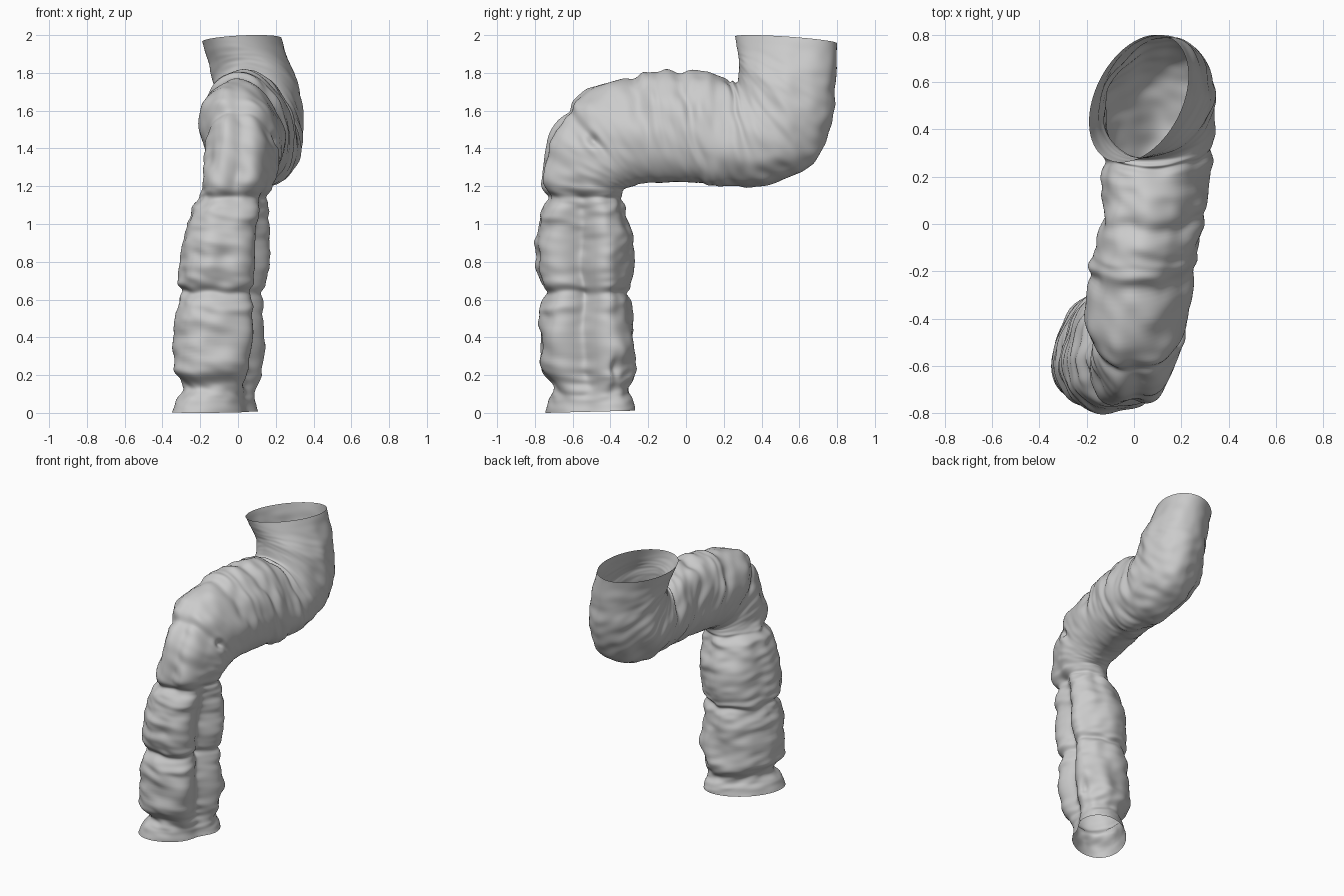
import bpy, bmesh, math
from mathutils import Vector, noise

if "Cube" in bpy.data.objects:
    bpy.data.objects.remove(bpy.data.objects["Cube"])

# Sleeve sections: outer-bend point (y, z), inner-bend point (y, z), x min, x max
SECTIONS = [
    (-.745, .00, -.27, .012, -.35, .11),
    (-.735, .06, -.28, .06, -.325, .105),
    (-.70, .13, -.295, .13, -.295, .105),
    (-.765, .25, -.27, .25, -.335, .13),
    (-.775, .48, -.29, .48, -.335, .145),
    (-.75, .62, -.30, .62, -.31, .135),
    (-.785, .74, -.29, .72, -.315, .155),
    (-.79, .92, -.285, .90, -.295, .165),
    (-.765, 1.06, -.315, 1.06, -.25, .16),
    (-.745, 1.14, -.335, 1.13, -.20, .155),
    (-.77, 1.23, -.335, 1.17, -.19, .18),
    (-.73, 1.42, -.32, 1.19, -.175, .205),
    (-.65, 1.57, -.28, 1.20, -.175, .215),
    (-.55, 1.70, -.22, 1.215, -.20, .235),
    (-.27, 1.79, -.12, 1.22, -.19, .26),
    (-.15, 1.815, .02, 1.22, -.16, .285),
    (.05, 1.805, .13, 1.215, -.14, .31),
    (.22, 1.77, .32, 1.20, -.13, .325),
    (.265, 1.75, .53, 1.235, -.13, .335),
    (.28, 1.80, .68, 1.33, -.125, .345),
    (.28, 1.86, .765, 1.53, -.13, .335),
    (.272, 1.92, .795, 1.75, -.155, .285),
    (.26, 2.0, .80, 1.95, -.19, .23),
]
# Cinched folds: section position, depth, width
FOLDS = [(2.1, .008, .3), (5.15, .020, .2), (9.1, .008, .25), (12.3, .020, .2),
         (13.9, .022, .18), (15.6, .022, .15), (17.1, .024, .14)]
STEPS, AROUND = 14, 128
LAST = len(SECTIONS) - 1


def bell(d, w):
    return math.exp(-(d / w) ** 2)


def ramp(t, a, b):
    """0 at a, 1 at b, eased"""
    f = max(0, min(1, (t - a) / (b - a)))
    return f * f * (3 - 2 * f)


def spline(t):
    """Catmull-Rom interpolation through the sections"""
    i = min(int(t), LAST - 1)
    f = t - i
    p = [SECTIONS[max(0, min(LAST, i + k))] for k in (-1, 0, 1, 2)]
    return [.5 * (2 * b + (c - a) * f + (2 * a - 5 * b + 4 * c - d) * f * f
                  + (3 * b - a - 3 * c + d) * f ** 3) for a, b, c, d in zip(*p)]


def sleeve_point(t, phi, arc):
    ay, az, by, bz, x0, x1 = spline(t)
    c = Vector(((x0 + x1) / 2, (ay + by) / 2, (az + bz) / 2))
    half = Vector((0, (by - ay) / 2, (bz - az) / 2))
    skew = .40 - .18 * ramp(t, 0, 4) + .15 * ramp(t, 19, LAST)
    out = Vector(((x1 - x0) / 2 * math.cos(phi - skew), 0, 0)) + half * math.sin(phi)
    p = c + out
    # rim of the shoulder opening leans to the side
    p.z += .09 * (p.x - .02) * max(0, (t - LAST + 3) / 3)
    cx, sx = math.cos(phi), math.sin(phi)
    ang = (phi + math.pi) % (2 * math.pi) - math.pi
    # calmer cloth where the bends squeeze the sections together
    fade = min(1, t / 1.5, (LAST - t) / 1.5)
    fade *= 1 - .75 * ramp(t, 8.5, 9.5) * (1 - ramp(t, 14, 16)) * ramp(sx, -.3, .8)
    fade *= 1 - .75 * ramp(t, 16.5, 18) * ramp(-sx, -.2, .8)
    # circling wrinkles of several sizes
    w = .016 * noise.noise(Vector((cx * 1.3, sx * 1.3, arc * 11)))
    w += .011 * noise.noise(Vector((cx * 2.2 + 7, sx * 2.2, arc * 24 + cx)))
    w += .016 * noise.noise(Vector((cx * 2 + 3, sx * 2 + 5, arc * 4)))
    d = w * fade
    # cinched folds, only along the top of the upper arm
    for pos, depth, width in FOLDS:
        wob = .2 * noise.noise(Vector((cx * 1.5, sx * 1.5, pos * 3.3)))
        side = ramp(-sx, -.7, .5) if pos > 12 else 1
        d -= depth * side * bell(t - pos - wob, width)
    # hollow between the front and back lobes of the forearm
    arm = ramp(t, 1, 3) * (1 - ramp(t, 8, 10))
    d -= (.035 + .055 * ramp(t, 1, 4) - .05 * ramp(t, 6.5, 9)) * (1 - ramp(t, 8.5, 10)) \
        * bell(ang + .08, .36)
    d += arm * (.018 * bell(ang - .5, .3) + .022 * bell(ang - 2.3, .45))
    # fuller front corner, up to the elbow
    d += .024 * ramp(t, 1, 3) * (1 - ramp(t, 12, 14)) * bell(ang + .85, .35)
    # shallow hollow down the front of the elbow
    d -= .018 * ramp(t, 9, 10) * (1 - ramp(t, 12.5, 13.5)) * bell(ang + 1.4, .25)
    # elbow dimple and cuff placket
    e = (p - Vector((.18, -.49, 1.44))).length
    d += .018 * bell(e, .075) - .05 * bell(e, .03)
    k = (p - Vector((.11, -.36, .34))).length
    d += .02 * bell(k, .05)
    if p.x > -.05 and p.z < .33:
        d -= .025 * bell(p.y + .375, .022) * bell(p.z - .24, .08)
    return p + out.normalized() * d


def build_sleeve():
    bm = bmesh.new()
    arc, prev, rows = 0, None, []
    for i in range(LAST * STEPS + 1):
        t = i / STEPS
        s = spline(t)
        c = Vector(((s[4] + s[5]) / 2, (s[0] + s[2]) / 2, (s[1] + s[3]) / 2))
        arc += (c - prev).length if prev else 0
        prev = c
        rows.append([bm.verts.new(sleeve_point(t, 2 * math.pi * j / AROUND, arc))
                     for j in range(AROUND)])
    for a, b in zip(rows, rows[1:]):
        for j in range(AROUND):
            k = (j + 1) % AROUND
            bm.faces.new((a[j], a[k], b[k], b[j])).smooth = True
    bmesh.ops.recalc_face_normals(bm, faces=bm.faces)
    # soften any pinched cloth on the inside of the bends
    inner = [v for v in bm.verts if not v.is_boundary]
    for _ in range(3):
        bmesh.ops.smooth_vert(bm, verts=inner, factor=.4,
                              use_axis_x=True, use_axis_y=True, use_axis_z=True)
    me = bpy.data.meshes.new("sleeve")
    bm.to_mesh(me)
    bm.free()
    ob = bpy.data.objects.new("sleeve", me)
    bpy.context.collection.objects.link(ob)


build_sleeve()
